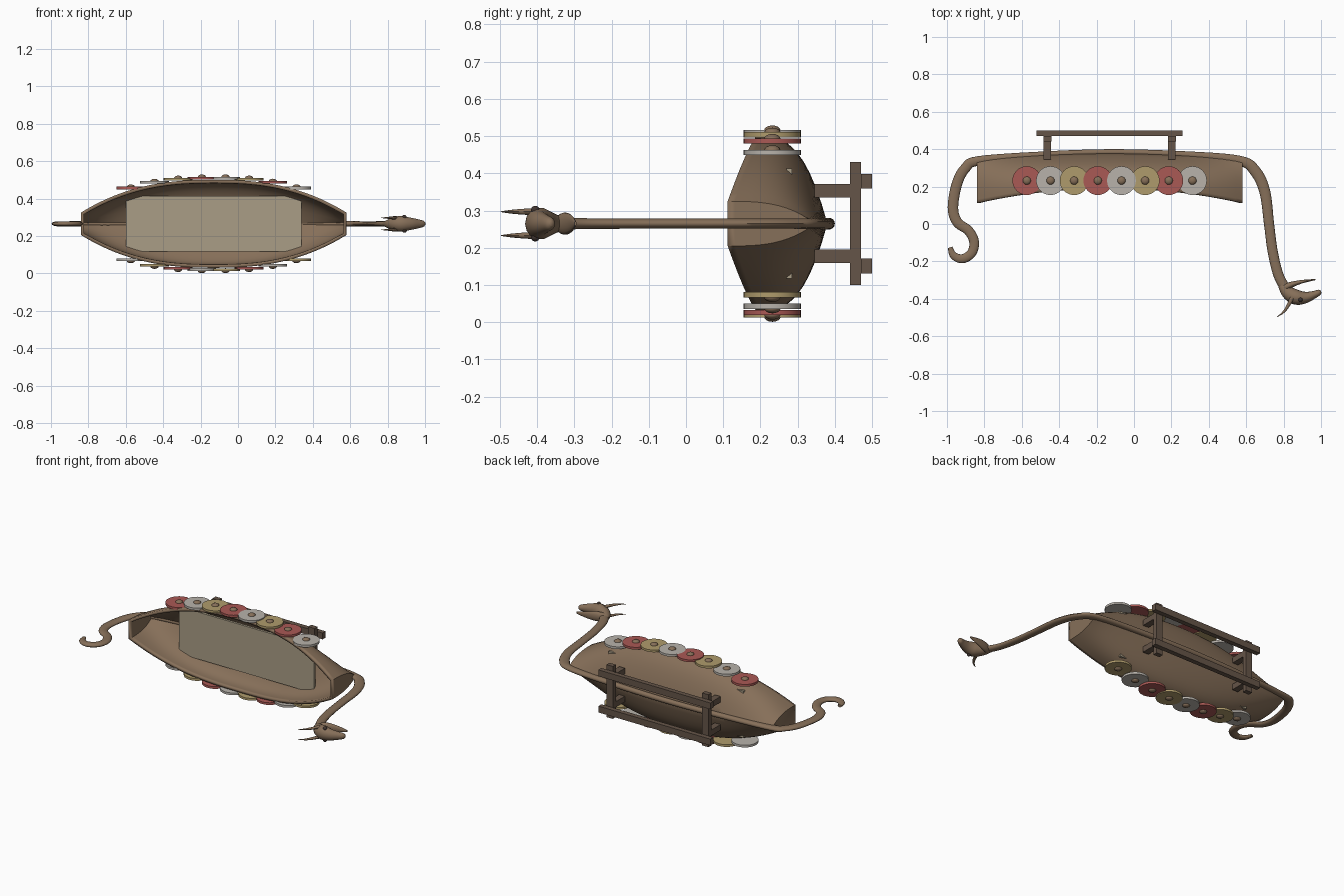
import bpy, bmesh, math
from mathutils import Vector

if "Cube" in bpy.data.objects:
    bpy.data.objects.remove(bpy.data.objects["Cube"])

ZC = 0.265          # centre line of the ship, which lies on its side
XC, HL = -0.13, 0.71  # hull middle and half length


def mat(name, c):
    m = bpy.data.materials.new(name)
    m.diffuse_color = (*c, 1)
    m.use_nodes = True
    m.node_tree.nodes["Principled BSDF"].inputs["Base Color"].default_value = m.diffuse_color
    return m


WOOD = mat("wood", (0.24, 0.16, 0.10))
DARK = mat("dark_wood", (0.13, 0.09, 0.065))
DECK = mat("deck_wood", (0.40, 0.34, 0.24))
RED = mat("red", (0.40, 0.10, 0.09))
WHITE = mat("white", (0.48, 0.45, 0.41))
GOLD = mat("ochre", (0.43, 0.33, 0.15))
BLACK = mat("eye_dark", (0.05, 0.035, 0.03))


def finish(name, bm, m, angle=None):
    bmesh.ops.recalc_face_normals(bm, faces=bm.faces)
    me = bpy.data.meshes.new(name)
    bm.to_mesh(me)
    bm.free()
    ob = bpy.data.objects.new(name, me)
    bpy.context.collection.objects.link(ob)
    me.materials.append(m)
    if angle:
        bpy.ops.object.select_all(action='DESELECT')
        ob.select_set(True)
        bpy.context.view_layer.objects.active = ob
        bpy.ops.object.shade_smooth_by_angle(angle=math.radians(angle))
    return ob


def box(name, x0, x1, y0, y1, z0, z1, m):
    bm = bmesh.new()
    bmesh.ops.create_cube(bm, size=1)
    for v in bm.verts:
        v.co = ((x0 + x1) / 2 + v.co.x * (x1 - x0), (y0 + y1) / 2 + v.co.y * (y1 - y0),
                (z0 + z1) / 2 + v.co.z * (z1 - z0))
    return finish(name, bm, m)


def catmull(p, steps):
    out = []
    for i in range(len(p) - 1):
        a, b, c, d = p[max(i - 1, 0)], p[i], p[i + 1], p[min(i + 2, len(p) - 1)]
        for s in range(steps):
            t = s / steps
            out.append([0.5 * (2 * q + (r - o) * t + (2 * o - 5 * q + 4 * r - w) * t * t
                               + (3 * q - o - 3 * r + w) * t ** 3) for o, q, r, w in zip(a, b, c, d)])
    return out + [list(p[-1])]


def tube(name, pts, m=WOOD, steps=6, seg=14, z=ZC):
    """Sweep an ellipse through points (x, y, half height in plane, half width in z)."""
    p = catmull(pts, steps)
    bm, rings = bmesh.new(), []
    for i, (x, y, a, b) in enumerate(p):
        n, o = p[min(i + 1, len(p) - 1)], p[max(i - 1, 0)]
        d = Vector((n[0] - o[0], n[1] - o[1])).normalized()
        ring = []
        for k in range(seg):
            f = 2 * math.pi * k / seg
            ring.append(bm.verts.new((x - d.y * a * math.cos(f), y + d.x * a * math.cos(f), z + b * math.sin(f))))
        rings.append(ring)
    for r, q in zip(rings, rings[1:]):
        for k in range(seg):
            bm.faces.new((r[k], r[(k + 1) % seg], q[(k + 1) % seg], q[k]))
    bm.faces.new(rings[0])
    bm.faces.new(rings[-1])
    return finish(name, bm, m, 50)


def half_width(x):
    return 0.06 + 0.175 * (1 - abs((x - XC) / HL) ** 2.5)


# hull shell with sheer and rounded V section
bm, rows = bmesh.new(), []
NX, NK = 40, 12
for i in range(NX + 1):
    u = -1 + 2 * i / NX
    x = XC + HL * u
    yg, yk, w = 0.19 - 0.078 * u * u, 0.38 - 0.033 * u * u, half_width(x)
    row = []
    for j in range(-NK, NK + 1):
        t = 1 - abs(j / NK)
        side = (j > 0) - (j < 0)
        row.append(bm.verts.new((x, yg + (yk - yg) * t, ZC + side * w * (1 - t ** 3))))
    rows.append(row)
for r, q in zip(rows, rows[1:]):
    for j in range(2 * NK):
        bm.faces.new((r[j], r[j + 1], q[j + 1], q[j]))
bm.faces.new(rows[0])
bm.faces.new(rows[-1])
hull = finish("hull", bm, WOOD, 40)
sol = hull.modifiers.new("thickness", 'SOLIDIFY')
sol.thickness, sol.offset = 0.018, -1

# deck inside the hull
box("deck", -0.60, 0.34, 0.27, 0.285, ZC - 0.148, ZC + 0.148, DECK)

# keel running from stern curl to bow neck
tube("keel_and_stems", [
    (-0.983, -0.125, 0.012, 0.008), (-0.965, -0.168, 0.020, 0.011), (-0.918, -0.186, 0.024, 0.013),
    (-0.868, -0.155, 0.025, 0.013), (-0.855, -0.095, 0.026, 0.013), (-0.885, -0.035, 0.026, 0.013),
    (-0.945, 0.01, 0.027, 0.013), (-0.968, 0.09, 0.028, 0.013), (-0.945, 0.22, 0.028, 0.014),
    (-0.90, 0.30, 0.027, 0.014), (-0.83, 0.338, 0.025, 0.015), (-0.50, 0.369, 0.018, 0.016),
    (XC, 0.384, 0.016, 0.016), (0.25, 0.372, 0.018, 0.016), (0.56, 0.340, 0.026, 0.015),
    (0.65, 0.28, 0.030, 0.014), (0.70, 0.17, 0.029, 0.014), (0.722, 0.0, 0.027, 0.014),
    (0.742, -0.15, 0.027, 0.014), (0.775, -0.28, 0.027, 0.015), (0.825, -0.365, 0.027, 0.018)])

# beast head: skull, jaw, horns, eyes
tube("head", [(0.79, -0.325, 0.022, 0.014), (0.825, -0.368, 0.036, 0.032), (0.87, -0.392, 0.040, 0.043),
              (0.92, -0.392, 0.030, 0.034), (0.965, -0.377, 0.020, 0.024), (0.99, -0.365, 0.015, 0.017),
              (1.0, -0.36, 0.006, 0.007)])
tube("lower_jaw", [(0.80, -0.345, 0.022, 0.02), (0.84, -0.325, 0.016, 0.03), (0.90, -0.308, 0.009, 0.022),
                   (0.97, -0.297, 0.003, 0.006)])
for side, label in ((1, "top"), (-1, "bottom")):
    tube("horn_" + label, [(0.845, -0.395, 0.012, 0.010), (0.825, -0.435, 0.009, 0.008),
                           (0.80, -0.47, 0.006, 0.005), (0.765, -0.497, 0.001, 0.001)],
         seg=8, z=ZC + side * 0.032)
    bm = bmesh.new()
    bmesh.ops.create_uvsphere(bm, u_segments=12, v_segments=8, radius=0.012)
    bmesh.ops.translate(bm, verts=bm.verts, vec=(0.89, -0.405, ZC + side * 0.036))
    finish("eye_" + label, bm, BLACK, 60)

# shields with bosses along both sides
for side, label, order in ((1, "top", (RED, WHITE, GOLD)), (-1, "bottom", (WHITE, GOLD, RED))):
    for i in range(8):
        x = -0.573 + 0.1265 * i
        z = ZC + side * (half_width(x) + 0.01)
        bm = bmesh.new()
        bmesh.ops.create_cone(bm, cap_ends=True, segments=32, radius1=0.077, radius2=0.077, depth=0.014)
        bmesh.ops.translate(bm, verts=bm.verts, vec=(x, 0.232, z))
        finish(f"shield_{label}_{i + 1}", bm, order[i % 3], 40)
        bm = bmesh.new()
        bmesh.ops.create_uvsphere(bm, u_segments=16, v_segments=8, radius=0.022)
        for v in bm.verts:
            v.co.z *= 0.6
        bmesh.ops.translate(bm, verts=bm.verts, vec=(x, 0.232, z + side * 0.006))
        finish(f"shield_boss_{label}_{i + 1}", bm, WOOD, 60)

# cradle: posts, cross beams, rails
for i, x in enumerate((-0.463, 0.203)):
    box(f"cross_beam_{i + 1}", x - 0.022, x + 0.022, 0.44, 0.47, 0.10, 0.43, DARK)
    for side in (1, -1):
        z = ZC + side * 0.088
        box(f"post_{i + 1}_{'top' if side > 0 else 'bottom'}", x - 0.02, x + 0.02, 0.345, 0.445,
            z - 0.018, z + 0.018, DARK)
for side, label in ((1, "top"), (-1, "bottom")):
    z = ZC + side * 0.114
    box("rail_" + label, -0.52, 0.26, 0.47, 0.50, z - 0.02, z + 0.02, DARK)
